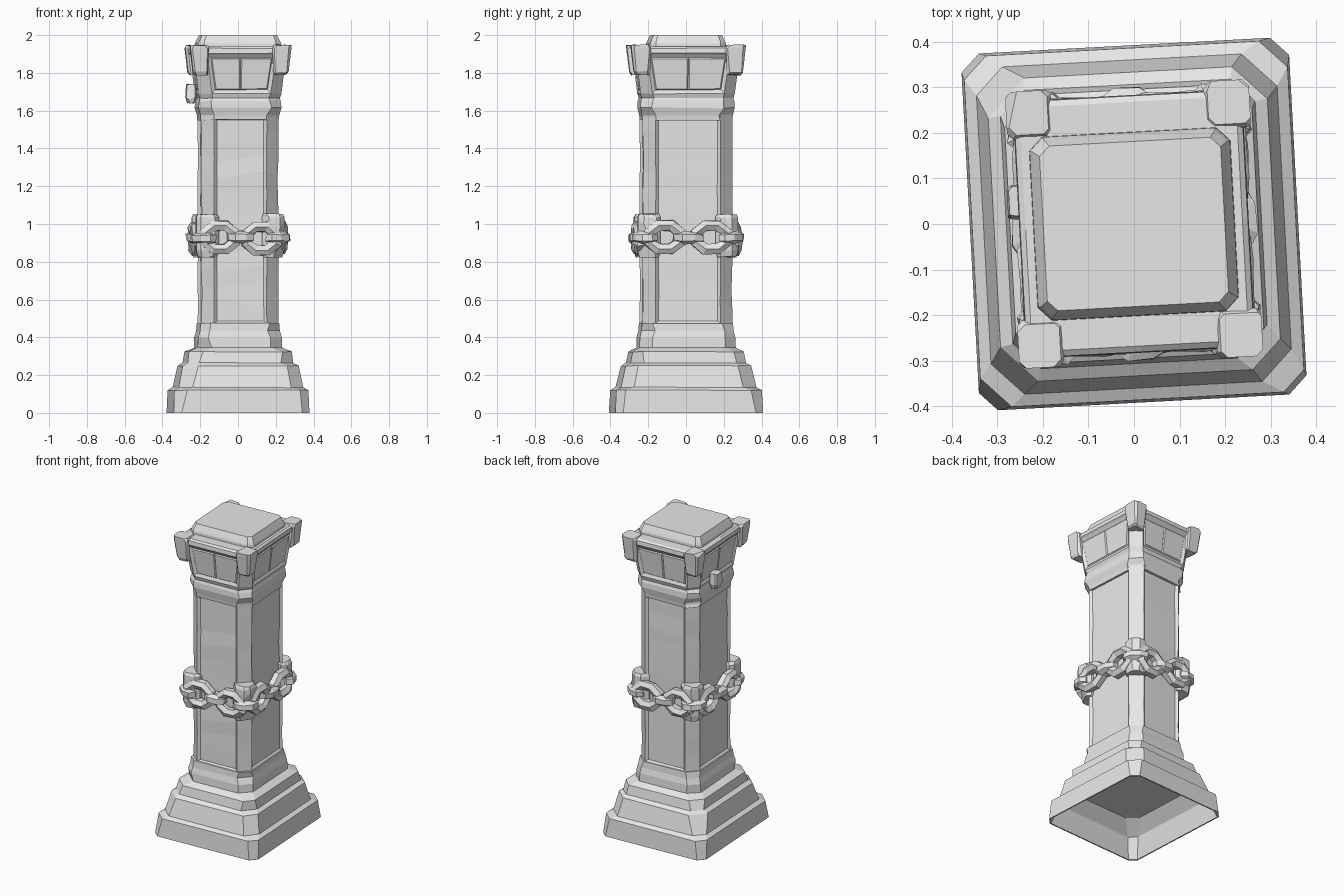
import bpy, bmesh, math, random
from mathutils import Matrix, Vector

random.seed(7)
cube = bpy.data.objects.get("Cube")
if cube:
    bpy.data.objects.remove(cube, do_unlink=True)

stone = bpy.data.materials.new("light_grey_stone")
stone.use_nodes = True
GREY = (0.8, 0.8, 0.8, 1)
stone.diffuse_color = GREY
stone.node_tree.nodes["Principled BSDF"].inputs["Base Color"].default_value = GREY

# The whole column stands slightly turned on its axis
TURN = Matrix.Rotation(math.radians(3.1), 4, 'Z')
CORNERS = [(1, 1), (-1, 1), (-1, -1), (1, -1)]


def finish(name, bm):
    bm.transform(TURN)
    mesh = bpy.data.meshes.new(name)
    bm.to_mesh(mesh)
    bm.free()
    mesh.materials.append(stone)
    obj = bpy.data.objects.new(name, mesh)
    bpy.context.collection.objects.link(obj)


def wobble(amount):
    return random.uniform(-amount, amount)


def chamfered_ring(bm, z, hx, hy, c, cx, cy, rough):
    """Rectangle with cut corners, counter-clockwise from the +x side."""
    points = []
    for sx, sy in CORNERS:
        cut = c * (1 + wobble(rough))
        pair = [(sx * hx, sy * (hy - cut)), (sx * (hx - cut), sy * hy)]
        points += pair if sx * sy > 0 else pair[::-1]
    return [bm.verts.new((cx + x, cy + y, z + wobble(rough * 0.012))) for x, y in points]


def loft(levels, center=(0, 0), rough=0.0, lean=(0, 0)):
    bm = bmesh.new()
    rings = []
    for i, (z, hx, hy, c) in enumerate(levels):
        t = i / (len(levels) - 1)
        rings.append(chamfered_ring(bm, z, hx, hy, c, center[0] + lean[0] * t,
                                    center[1] + lean[1] * t, rough if z > 0 else 0))
    for low, high in zip(rings, rings[1:]):
        for i in range(8):
            j = (i + 1) % 8
            bm.faces.new((low[i], low[j], high[j], high[i]))
    bm.faces.new(rings[-1])
    bm.faces.new(rings[0][::-1])
    bm.normal_update()
    return bm


def side_faces(bm, area):
    return [f for f in bm.faces if abs(f.normal.z) < 0.4 and f.calc_area() > area
            and max(abs(f.normal.x), abs(f.normal.y)) > 0.9]


def chip(bm, count, depth):
    """Knock small flakes off random corners of a convex piece."""
    for _ in range(count):
        bm.normal_update()
        vert = random.choice(list(bm.verts))
        normal = (vert.normal + Vector((wobble(0.3), wobble(0.3), wobble(0.3)))).normalized()
        cut = bmesh.ops.bisect_plane(bm, geom=bm.verts[:] + bm.edges[:] + bm.faces[:],
                                     plane_co=vert.co - normal * depth,
                                     plane_no=normal, clear_outer=True)
        edges = [e for e in cut["geom_cut"] if isinstance(e, bmesh.types.BMEdge)]
        bmesh.ops.holes_fill(bm, edges=edges, sides=0)


# Stepped plinth: hollow underside first, then round the rim and up the steps
finish("plinth", loft([
    (0.195, 0.25, 0.28, 0.05), (0.125, 0.32, 0.35, 0.05), (0, 0.352, 0.384, 0.038),
    (0, 0.36, 0.392, 0.04), (0.12, 0.355, 0.386, 0.055),
    (0.135, 0.33, 0.36, 0.065), (0.25, 0.307, 0.333, 0.07),
    (0.265, 0.28, 0.306, 0.06), (0.325, 0.272, 0.295, 0.06),
    (0.345, 0.224, 0.255, 0.06), (0.4, 0.222, 0.253, 0.06),
    (0.435, 0.212, 0.244, 0.06), (0.475, 0.209, 0.241, 0.062)], rough=0.2))

# Shaft with broad cut corners, sunken panels and worn edges
shaft = loft([(0.26, 0.205, 0.238, 0.065), (0.47, 0.205, 0.238, 0.065),
              (1.565, 0.205, 0.238, 0.065), (1.64, 0.205, 0.238, 0.065)])
bmesh.ops.inset_individual(shaft, faces=side_faces(shaft, 0.2), thickness=0.022, depth=-0.014)
shaft.normal_update()
worn = [e for e in shaft.edges if e.calc_length() > 1
        and any(min(abs(f.normal.x), abs(f.normal.y)) > 0.5 for f in e.link_faces)]
nicks = bmesh.ops.subdivide_edges(shaft, edges=worn, cuts=10)["geom_inner"]
for vert in nicks:
    if isinstance(vert, bmesh.types.BMVert):
        pull = 1 - random.choice((0, 0, 0, 0.01, 0.018))
        vert.co = Vector((vert.co.x * pull, vert.co.y * pull, vert.co.z + wobble(0.03)))
finish("shaft", shaft)

# Chain guards and capital horns on every corner
for n, (sx, sy) in enumerate(CORNERS):
    guard = loft([(0.825, 0.05, 0.05, 0.02), (0.86, 0.06, 0.06, 0.03),
                  (1.035, 0.06, 0.06, 0.03), (1.052, 0.052, 0.052, 0.026)],
                 (sx * 0.174, sy * 0.206), rough=0.3)
    chip(guard, 3, 0.005)
    finish(f"chain_guard_{n}", guard)

    horn = loft([(1.79, 0.036, 0.038, 0.012), (1.805, 0.041, 0.043, 0.012),
                 (1.93, 0.05, 0.052, 0.012), (1.947, 0.046, 0.048, 0.012)],
                (sx * 0.208, sy * 0.24), rough=0.4, lean=(sx * 0.014, sy * 0.016))
    chip(horn, 2, 0.005)
    finish(f"capital_horn_{n}", horn)

# Neck moulding
finish("neck", loft([
    (1.55, 0.206, 0.238, 0.065), (1.575, 0.209, 0.241, 0.065),
    (1.615, 0.22, 0.25, 0.065), (1.65, 0.216, 0.248, 0.065),
    (1.69, 0.205, 0.235, 0.06)], rough=0.25))

# Flared capital with a sunken panel, split in two, on each side
capital = loft([(1.66, 0.21, 0.24, 0.06), (1.69, 0.22, 0.25, 0.06),
                (1.895, 0.243, 0.275, 0.06), (1.905, 0.252, 0.283, 0.06),
                (1.93, 0.25, 0.281, 0.06), (1.94, 0.238, 0.268, 0.06)], rough=0.15)
bmesh.ops.inset_individual(capital, faces=side_faces(capital, 0.04), thickness=0.026, depth=-0.01)
for axis in ((1, 0, 0), (0, 1, 0)):
    bmesh.ops.bisect_plane(capital, geom=capital.verts[:] + capital.edges[:] + capital.faces[:],
                           plane_co=(0, 0, 0), plane_no=axis)
capital.normal_update()
bmesh.ops.inset_individual(capital, faces=side_faces(capital, 0.015), thickness=0.008, depth=0.006)
finish("capital", capital)

# Top cap with bevelled rim
finish("top_cap", loft([(1.92, 0.222, 0.203, 0.03), (1.955, 0.22, 0.201, 0.03),
                        (1.968, 0.214, 0.196, 0.026), (2.0, 0.199, 0.181, 0.022)]))

# Broken stone lump under the capital on one side
lump = loft([(1.64, 0.02, 0.03, 0.01), (1.67, 0.03, 0.04, 0.012),
             (1.74, 0.026, 0.036, 0.01)], (-0.245, 0.06), rough=0.3)
chip(lump, 3, 0.006)
finish("broken_lump", lump)


def chain_link(name, x, y, angle, upright, length, width, bar=0.033):
    bm = bmesh.new()
    segments, sides = 8, 6
    rings = []
    for i in range(segments):
        a = (i + 0.5) * math.tau / segments
        out = Vector((math.cos(a), math.sin(a), 0))
        middle = Vector((out.x * (length / 2 - bar), out.y * (width / 2 - bar), 0)) * 1.08
        ring = []
        for k in range(sides):
            b = (k + 0.5) * math.tau / sides
            r = bar * (1 + wobble(0.15))
            ring.append(bm.verts.new(middle + out * r * math.cos(b) + Vector((0, 0, r * math.sin(b)))))
        rings.append(ring)
    for i in range(segments):
        here, after = rings[i], rings[(i + 1) % segments]
        for k in range(sides):
            m = (k + 1) % sides
            bm.faces.new((here[k], after[k], after[m], here[m]))
    bmesh.ops.recalc_face_normals(bm, faces=bm.faces[:])
    tilt = Matrix.Rotation(math.pi / 2 if upright else 0, 4, 'X')
    bm.transform(Matrix.Translation((x, y, 0.924 + wobble(0.006)))
                 @ Matrix.Rotation(angle, 4, 'Z') @ tilt)
    finish(name, bm)


# Chain: upright and lying links alternate around the shaft
HALF_X, HALF_Y = 0.222, 0.252
for s, side in ((1, "left"), (-1, "right")):
    quarter = math.pi / 2
    end = "back" if s > 0 else "front"
    chain_link(f"chain_flat_link_{side}", s * HALF_X, 0, quarter, False, 0.17, 0.105)
    chain_link(f"chain_flat_link_{end}", 0, s * HALF_Y, 0, False, 0.15, 0.105)
    for t, half in ((1, "a"), (-1, "b")):
        chain_link(f"chain_upright_link_{side}_{half}", s * HALF_X, t * 0.125, quarter, True, 0.23, 0.19)
        chain_link(f"chain_upright_link_{end}_{half}", t * 0.11, s * HALF_Y, 0, True, 0.22, 0.19)
        chain_link(f"chain_corner_link_{side}_{half}", s * 0.2, t * 0.23,
                   -s * t * math.pi / 4, False, 0.16, 0.115)
